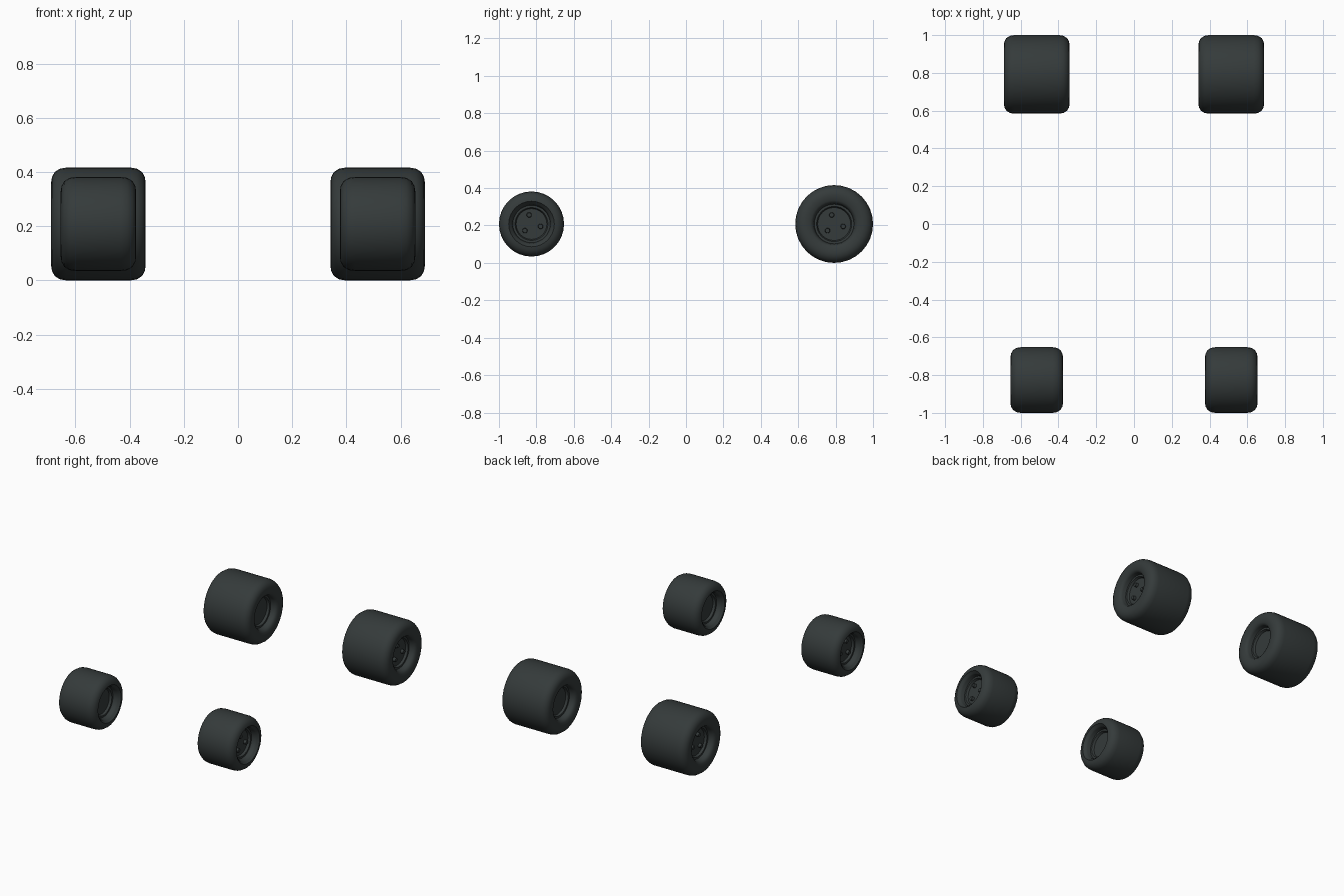
import bpy, bmesh, math
from mathutils import Matrix

if "Cube" in bpy.data.objects:
    bpy.data.objects.remove(bpy.data.objects["Cube"])

rubber = bpy.data.materials.new("dark_rubber")
rubber.diffuse_color = (0.035, 0.043, 0.043, 1)
rubber.use_nodes = True
rubber.node_tree.nodes["Principled BSDF"].inputs["Base Color"].default_value = rubber.diffuse_color
SEGMENTS = 32


def finish(name, bm):
    bmesh.ops.recalc_face_normals(bm, faces=bm.faces)
    mesh = bpy.data.meshes.new(name)
    bm.to_mesh(mesh)
    bm.free()
    mesh.materials.append(rubber)
    ob = bpy.data.objects.new(name, mesh)
    bpy.context.collection.objects.link(ob)
    bpy.context.view_layer.objects.active = ob
    ob.select_set(True)
    bpy.ops.object.shade_smooth_by_angle(angle=math.radians(35))
    ob.select_set(False)
    return ob


def lathe(name, profile, loc):
    # Spin (x offset, radius) points around the axle; both ends lie on the axis
    bm = bmesh.new()
    verts = [bm.verts.new((x, 0, r)) for x, r in profile]
    edges = [bm.edges.new(pair) for pair in zip(verts, verts[1:])]
    bmesh.ops.spin(bm, geom=verts + edges, axis=(1, 0, 0), cent=(0, 0, 0),
                   angle=math.tau, steps=SEGMENTS)
    bmesh.ops.remove_doubles(bm, verts=bm.verts, dist=1e-4)
    bmesh.ops.translate(bm, verts=bm.verts, vec=loc)
    return finish(name, bm)


def wheel(name, side, y, radius, half, hub):
    loc = (side * 0.515, y, 0.208)
    w, r = half, radius
    # Tyre shoulder, sidewall, lip and recessed rim down to the hub disc
    outer = [(w - 0.055, r), (w - 0.032, r - 0.004), (w - 0.013, r - 0.016),
             (w - 0.003, r - 0.034), (w, r - 0.052), (w - 0.004, hub + 0.016),
             (w - 0.012, hub + 0.004), (w - 0.022, hub), (w - 0.045, hub - 0.004),
             (w - 0.045, hub - 0.016), (w - 0.06, hub - 0.022), (w - 0.06, 0)]
    profile = [(-x, q) for x, q in reversed(outer)] + outer
    lathe(name + "_tyre", profile, loc)

    # Three wheel nuts on the outward face
    bm = bmesh.new()
    for k in range(3):
        a = math.radians(105 + 120 * k)
        pos = (loc[0] + side * (w - 0.055), y + 0.05 * math.cos(a),
               loc[2] + 0.05 * math.sin(a))
        bmesh.ops.create_cone(bm, cap_ends=True, segments=12, radius1=0.015,
                              radius2=0.012, depth=0.026,
                              matrix=Matrix.Translation(pos)
                              @ Matrix.Rotation(side * math.pi / 2, 4, 'Y'))
    finish(name + "_nuts", bm)


for side, label in ((-1, "left"), (1, "right")):
    wheel("front_" + label, side, -0.826, 0.174, 0.139, 0.104)
    wheel("rear_" + label, side, 0.792, 0.208, 0.174, 0.11)
